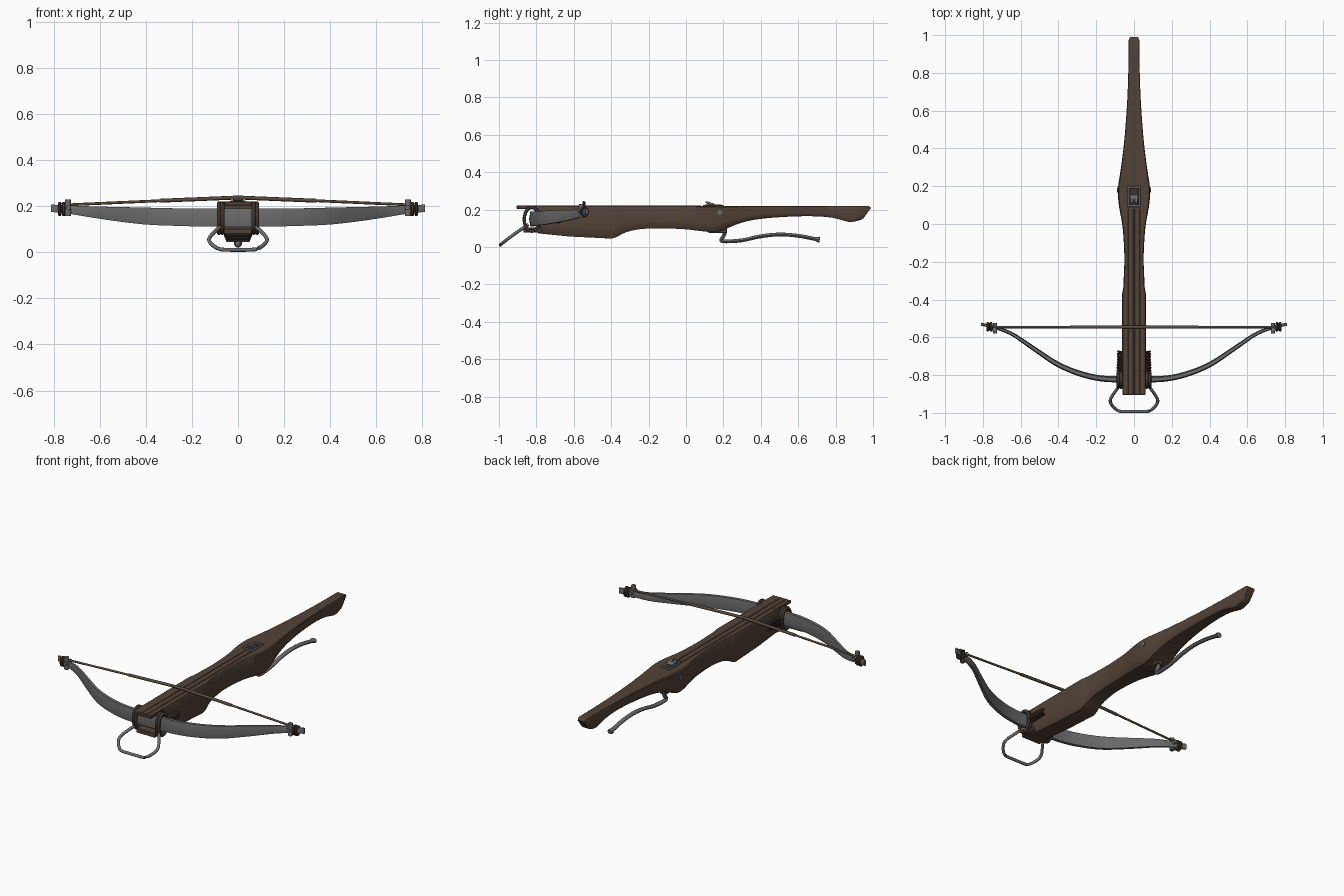
import bpy, bmesh, math
from mathutils import Vector, Matrix

if "Cube" in bpy.data.objects:
    bpy.data.objects.remove(bpy.data.objects["Cube"])


def material(name, r, g, b):
    m = bpy.data.materials.new(name)
    m.use_nodes = True
    m.diffuse_color = (r, g, b, 1)
    m.node_tree.nodes["Principled BSDF"].inputs["Base Color"].default_value = (r, g, b, 1)
    return m


wood = material("dark_wood", .085, .055, .038)
steel = material("grey_steel", .15, .15, .15)
cord = material("brown_cord", .1, .07, .045)
rope = material("dark_rope", .05, .035, .027)


def finish(name, bm, mat, angle=35):
    bmesh.ops.recalc_face_normals(bm, faces=bm.faces)
    me = bpy.data.meshes.new(name)
    bm.to_mesh(me)
    bm.free()
    ob = bpy.data.objects.new(name, me)
    bpy.context.collection.objects.link(ob)
    me.materials.append(mat)
    bpy.ops.object.select_all(action='DESELECT')
    ob.select_set(True)
    bpy.context.view_layer.objects.active = ob
    bpy.ops.object.shade_smooth_by_angle(angle=math.radians(angle))
    return ob


def loft(name, rings, mat, closed=False, angle=35):
    bm = bmesh.new()
    vs = [[bm.verts.new(p) for p in ring] for ring in rings]
    n = len(vs[0])
    pairs = list(zip(vs, vs[1:])) + ([(vs[-1], vs[0])] if closed else [])
    for a, b in pairs:
        for i in range(n):
            j = (i + 1) % n
            bm.faces.new((a[i], a[j], b[j], b[i]))
    if not closed:
        bm.faces.new(vs[0])
        bm.faces.new(vs[-1])
    return finish(name, bm, mat, angle)


def spline(pts, steps=5, closed=False):
    """Smooth curve through points of any dimension."""
    n = len(pts)
    get = lambda i: pts[i % n] if closed else pts[max(0, min(n - 1, i))]
    out = []
    for i in range(n if closed else n - 1):
        for s in range(steps):
            t = s / steps
            out.append([.5 * (2 * b + (c - a) * t + (2 * a - 5 * b + 4 * c - d) * t * t
                              + (3 * b - a - 3 * c + d) * t ** 3)
                        for a, b, c, d in zip(get(i - 1), get(i), get(i + 1), get(i + 2))])
    return out if closed else out + [list(pts[-1])]


def tube(name, path, radius, mat, closed=False, sides=8, flat=1):
    path = [Vector(p) for p in path]
    n, rings = len(path), []
    for i, p in enumerate(path):
        a = path[i - 1] if (closed or i) else p
        b = path[(i + 1) % n] if (closed or i < n - 1) else p
        d = (b - a).normalized()
        ref = Vector((1, 0, 0)) if abs(d.x) < .8 else Vector((0, 0, 1))
        u = (ref - d * ref.dot(d)).normalized()
        v = d.cross(u)
        r = radius(i / (n - 1)) if callable(radius) else radius
        ring = [2 * math.pi * k / sides for k in range(sides)]
        rings.append([p + u * r * flat * math.cos(t) + v * r * math.sin(t) for t in ring])
    return loft(name, rings, mat, closed, 50)


def box(name, lo, hi, mat, bevel=.003):
    lo, hi = Vector(lo), Vector(hi)
    bm = bmesh.new()
    bmesh.ops.create_cube(bm, size=1, matrix=Matrix.Translation((lo + hi) / 2)
                          @ Matrix.Diagonal((*(hi - lo), 1)))
    bmesh.ops.bevel(bm, geom=bm.edges[:], offset=bevel, segments=1, affect='EDGES')
    return finish(name, bm, mat)


def rod(name, a, b, r, mat, sides=16):
    return tube(name, [a, b], r, mat, sides=sides)


def oval(centre, ry, rz, n=20):
    x, y, z = centre
    return [(x, y + ry * math.cos(t), z + rz * math.sin(t))
            for t in (2 * math.pi * i / n for i in range(n))]


# Wooden stock: stations of y, half width, underside height
TOP = .22
stations = [(-.79, .062, .073), (-.62, .063, .056), (-.4, .064, .045), (-.37, .063, .054),
            (-.33, .056, .075), (-.27, .054, .092), (-.17, .051, .1), (-.02, .06, .096),
            (.09, .079, .084), (.15, .085, .079), (.2, .084, .09), (.26, .075, .117),
            (.35, .062, .143), (.48, .048, .158), (.65, .036, .165), (.78, .031, .157),
            (.87, .029, .134), (.91, .029, .138)]
section = [(.93, 0), (1, .05), (1, .66), (.93, .87), (.76, 1)]
section += [(-x, d) for x, d in reversed(section)]
path = stations[:3] + spline(stations[2:], 3)[1:]
rings = [[(w * x, y, TOP - d * (TOP - b)) for x, d in section] for y, w, b in path]
rings.append([(.028 * x, .975 - .04 * d, TOP - .075 * d) for x, d in section])
rings.append([(.022 * x, .99 - .04 * d, TOP - .01 - .055 * d) for x, d in section])
loft("stock", rings, wood)

# Fore end, with a notch that takes the bow
box("fore_end_top", (-.06, -.905, .203), (.06, -.77, .221), wood)
box("fore_end_base", (-.062, -.87, .078), (.062, -.77, .104), wood)

# Thin bolt groove rails along the top
for side in (-1, 1):
    x = side * .017
    box("groove_rail", (x - .014, -.9, .218), (x + .014, .08, .223), wood, .001)

# Steel bow: x, y, bottom, top, half thickness
limb = [(0, -.822, .11, .19, .017), (.15, -.82, .112, .19, .016), (.27, -.797, .115, .191, .015),
        (.4, -.745, .121, .194, .014), (.53, -.66, .136, .197, .012), (.65, -.58, .154, .2, .01),
        (.75, -.545, .17, .205, .008), (.81, -.53, .175, .207, .008)]
half = spline(limb, 4)
full = [[-s[0]] + s[1:] for s in reversed(half[1:])] + half
rings = []
for i, (x, y, lo, hi, t) in enumerate(full):
    a, b = full[max(0, i - 1)], full[min(len(full) - 1, i + 1)]
    d = Vector((b[0] - a[0], b[1] - a[1])).normalized()
    mid = (lo + hi) / 2
    rings.append([(x - d.y * s * t, y + d.x * s * t, z) for s, z in
                  ((-.6, lo), (.6, lo), (1, mid), (.6, hi), (-.6, hi), (-1, mid))])
loft("bow", rings, steel, angle=25)

# Bow string with a thicker served middle
Y = -.546
string = [(-.765, Y, .205), (-.34, Y, .224), (0, Y, .238), (.34, Y, .224), (.765, Y, .205)]
tube("bow_string", string, .006, cord)
tube("string_serving", string[1:4], .0085, cord)

for side in (-1, 1):
    # Nock lugs and string loops at the tips
    rod("nock_lug", (side * .738, -.56, .157), (side * .738, -.56, .23), .013, steel, 10)
    rod("nock_peg", (side * .735, -.58, .195), (side * .735, -.525, .195), .011, steel, 8)
    for x in (.757, .774):
        tube("string_loop", oval((side * x, -.544, .188), .018, .024, 12), .008, rope, True, 6)
    # Rope binding around the bow
    for x in (.068, .083):
        tube("bow_binding", oval((side * x, -.825, .148), .04, .064), .009, rope, True)
    # Coiled wrapping running back along the stock
    coil = []
    for i in range(97):
        t = i / 96
        a = t * 16 * math.pi
        r = .021 - .004 * t
        coil.append((side * (.066 + r * math.cos(a)), -.79 + .115 * t, .15 + r * math.sin(a)))
    tube("rope_coil", coil, .007, rope, sides=6)
    # Pins through the stock
    rod("nut_pin", (side * .07, .18, .185), (side * .089, .18, .185), .013, steel)

# Foot stirrup
bend = [(.07, -.845, .118), (.098, -.885, .092), (.125, -.93, .06), (.115, -.962, .036),
        (.08, -.99, .014), (.03, -.992, .011)]
loop = bend + [(-x, y, z) for x, y, z in reversed(bend)]
tube("stirrup", spline(loop, 4), .0085, steel)

# Nut with its plate and claws
box("nut_plate", (-.034, .09, .214), (.034, .2, .225), steel, .002)
box("nut_slot", (-.023, .1, .222), (.023, .19, .2265), rope, .001)
rod("nut", (-.02, .135, .21), (.02, .135, .21), .026, steel)
for side in (-1, 1):
    tube("nut_claw", [(side * .012, .14, .222), (side * .012, .12, .235), (side * .012, .105, .241)],
         lambda t: .011 - .007 * t, steel)

# Trigger lever and the slot it swings in
box("trigger_slot", (-.02, .12, .074), (.02, .22, .1), wood)
lever = [(0, .19, .12), (0, .208, .085), (0, .2, .058), (0, .188, .036), (0, .215, .03),
         (0, .3, .036), (0, .4, .057), (0, .5, .067), (0, .6, .06), (0, .68, .045), (0, .715, .038)]
tube("trigger_lever", spline(lever, 4), lambda t: .01 if t < .93 else .014, steel, flat=1.3)
